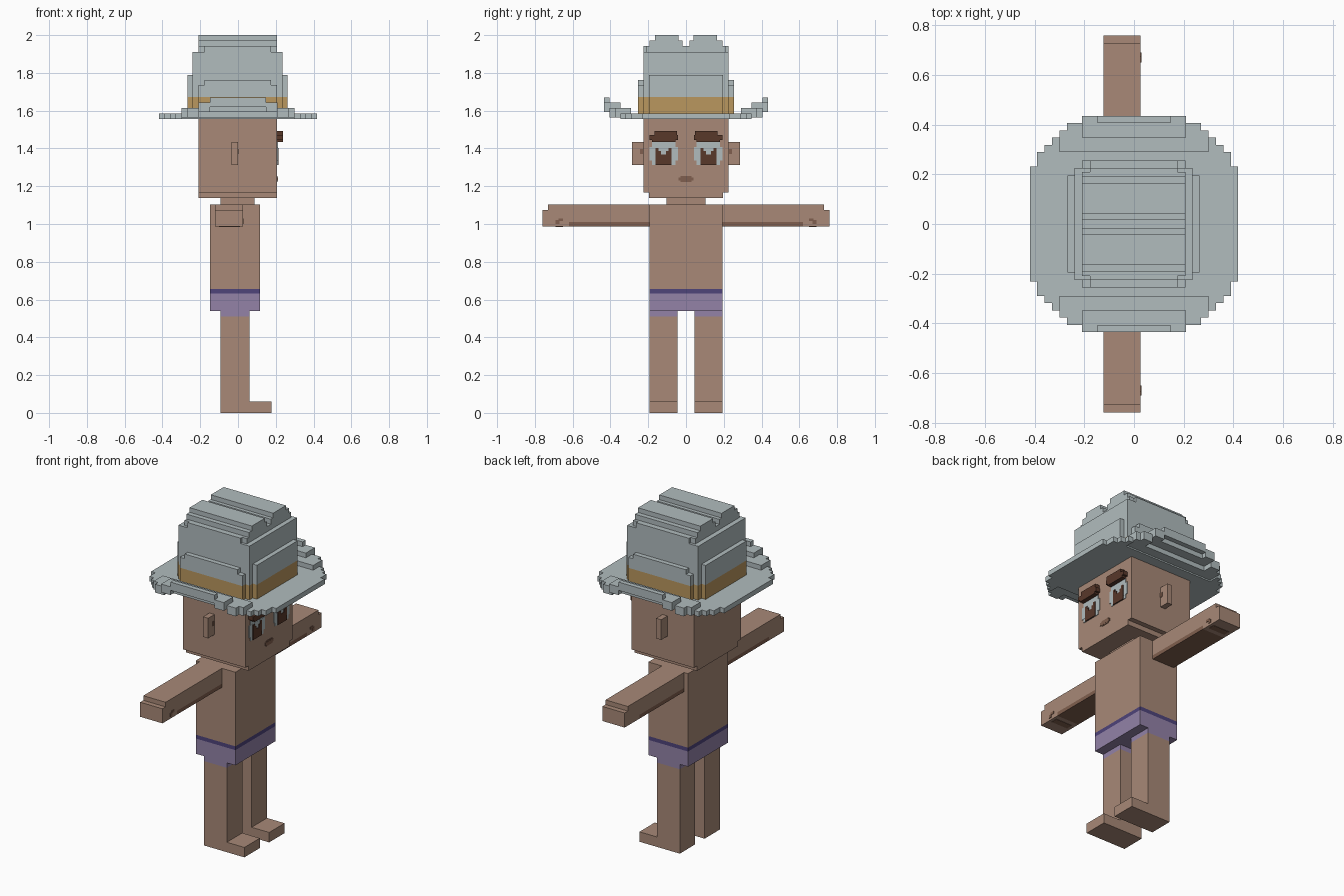
import bpy, bmesh, math
from mathutils import Matrix, Vector

cube = bpy.data.objects.get("Cube")
if cube:
    bpy.data.objects.remove(cube)


def material(name, rgb):
    lin = [(c / 255 / 12.92) if c < 11 else ((c / 255 + 0.055) / 1.055) ** 2.4 for c in rgb]
    m = bpy.data.materials.new(name)
    m.use_nodes = True
    m.diffuse_color = (*lin, 1)
    m.node_tree.nodes["Principled BSDF"].inputs["Base Color"].default_value = (*lin, 1)
    return m


SKIN = material("skin", (168, 137, 119))
SHADE = material("dark skin", (128, 95, 78))
BROWN = material("dark brown", (88, 56, 42))
PALE = material("pale grey", (177, 188, 190))
GOLD = material("gold band", (186, 151, 94))
PURPLE = material("purple", (147, 130, 167))
INDIGO = material("indigo", (78, 67, 122))


def part(name, mat, boxes):
    """One object made of boxes given as (x0, x1, y0, y1, z0, z1)."""
    bm = bmesh.new()
    for x0, x1, y0, y1, z0, z1 in boxes:
        place = Matrix.Translation(Vector((x0 + x1, y0 + y1, z0 + z1)) / 2)
        size = Matrix.Diagonal((abs(x1 - x0), abs(y1 - y0), abs(z1 - z0), 1))
        bmesh.ops.create_cube(bm, size=1, matrix=place @ size)
    me = bpy.data.meshes.new(name)
    bm.to_mesh(me)
    bm.free()
    me.materials.append(mat)
    ob = bpy.data.objects.new(name, me)
    bpy.context.collection.objects.link(ob)
    return ob


def pair(name, mat, boxes):
    """The part given on +y, and its mirror on -y."""
    part("left_" + name, mat, boxes)
    part("right_" + name, mat, [(a, b, -d, -c, e, f) for a, b, c, d, e, f in boxes])


# Legs, feet and trouser cuffs
pair("leg", SKIN, [(-.093, .06, .045, .192, 0, .51)])
pair("foot", SKIN, [(.06, .177, .045, .192, 0, .06)])
pair("cuff", PURPLE, [(-.093, .06, .045, .192, .51, .54)])

# Shorts, waistband, torso, neck
part("shorts", PURPLE, [(-.148, .117, -.192, .192, .54, .632)])
part("waistband", INDIGO, [(-.148, .117, -.192, .192, .632, .655)])
part("torso", SKIN, [(-.148, .117, -.192, .192, .655, 1.103)])
part("neck", SKIN, [(-.093, .087, -.102, .102, 1.103, 1.137)])

# Arms with darker undersides and stepped finger tips
pair("arm", SKIN, [(-.122, .027, .192, .73, 1.01, 1.103),
                   (-.122, .027, .73, .76, 1.01, 1.075),
                   (-.122, .027, .62, .76, .987, 1.01)])
pair("arm_underside", SHADE, [(-.122, .027, .192, .62, .987, 1.01)])
pair("palm_mark", SHADE, [(.027, .03, .65, .675, 1.015, 1.03),
                          (.027, .03, .67, .69, 1.0, 1.02),
                          (-.1, .01, .65, .69, .985, .987)])

# Head, jaw and ears
part("head", SKIN, [(-.21, .207, -.225, .225, 1.167, 1.555),
                    (-.21, .207, -.195, .195, 1.137, 1.167)])
pair("ear", SKIN, [(-.034, 0, .225, .285, 1.312, 1.434)])
pair("ear_hollow", SHADE, [(0, .003, .227, .243, 1.37, 1.397)])

# Eyes: white plate, notched iris plate, brow
F = .207
pair("eye_white", PALE, [(F, F + .004, .042, .193, 1.335, 1.408),
                         (F, F + .0035, .055, .18, 1.312, 1.434)])
pair("iris", BROWN, [(F, F + .008, .077, .161, 1.312, 1.368),
                     (F, F + .008, .077, .092, 1.368, 1.402),
                     (F, F + .008, .146, .161, 1.368, 1.402),
                     (F, F + .008, .092, .106, 1.368, 1.386),
                     (F, F + .008, .132, .146, 1.368, 1.386)])
pair("eyebrow", BROWN, [(F, .237, .048, .168, 1.462, 1.492),
                        (F, .237, .042, .193, 1.445, 1.47),
                        (F, .237, .055, .18, 1.434, 1.45)])
part("mouth", SHADE, [(F, F + .004, -.04, .04, 1.229, 1.247),
                      (F, F + .003, -.028, .028, 1.222, 1.254)])

# Hat brim: rows of a stepped round outline, rising in steps toward both sides
V = .03
LIMIT = [.418, .30, .21, .148]      # half length of each raised level
ROW_LEVEL = {10: 1, 11: 1, 12: 2, 13: 2, 14: 3}
brim = []
for row in range(15):
    y0, y1 = row * .029, (row + 1) * .029
    half = min(.418, math.sqrt(.48 ** 2 - y1 ** 2))
    half = round(half / V) * V if half < .41 else half
    top = ROW_LEVEL.get(row, 0)
    for level in range(top + 1):
        outer = min(half, LIMIT[level])
        inner = LIMIT[level + 1] if level < top else 0
        if outer <= inner:
            continue
        z1 = 1.585 + .0285 * level
        z0 = z1 - (.03 if level == 0 else .05)
        spans = [(-outer, outer)] if inner == 0 else [(-outer, -inner), (inner, outer)]
        for a, b in spans:
            brim += [(a, b, y0, y1, z0, z1), (a, b, -y1, -y0, z0, z1)]
part("hat_brim", PALE, brim)

# Hat crown: gold band between the brim and the stacked upper crown
part("hat_band", GOLD, [(-.268, .263, -.195, .195, 1.585, 1.672),
                        (-.24, .235, -.226, .226, 1.585, 1.672),
                        (-.21, .207, -.255, .255, 1.585, 1.672)])
part("hat_crown", PALE, [(-.268, .263, -.195, .195, 1.672, 1.79),
                         (-.24, .235, -.226, .226, 1.672, 1.91),
                         (-.21, .207, -.255, .255, 1.672, 1.735),
                         (-.178, .175, -.255, .255, 1.735, 1.763),
                         (-.21, .207, -.21, .21, 1.91, 1.942),
                         (-.178, .175, -.226, .226, 1.91, 1.942)])

# Two long ridges on top with a groove between them
pair("hat_ridge", PALE, [(-.21, .207, .018, .192, 1.942, 1.972),
                         (-.21, .207, .04, .163, 1.972, 2.0)])
